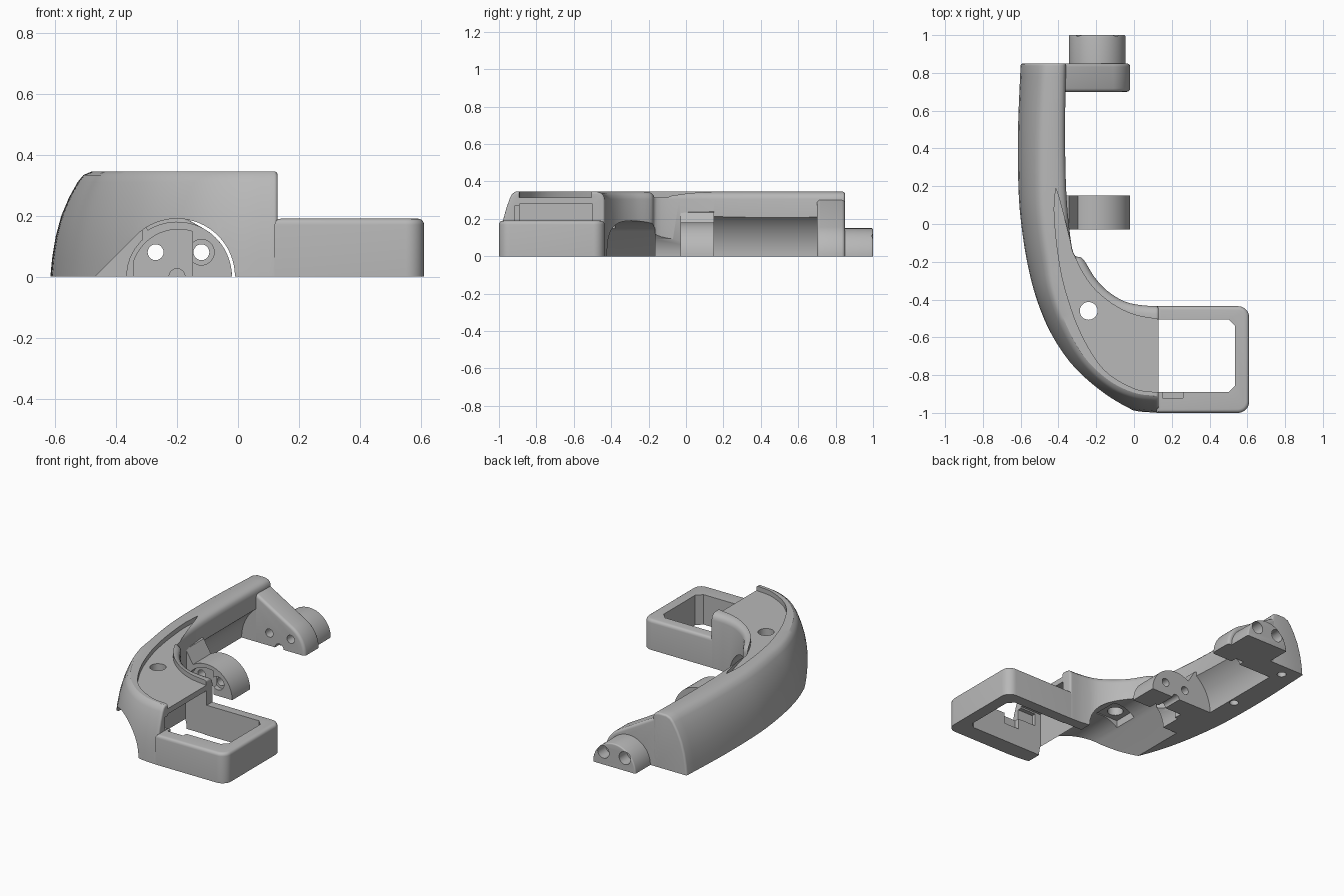
import bpy, bmesh
from math import sin, cos, radians
from mathutils import Vector

if "Cube" in bpy.data.objects:
    bpy.data.objects.remove(bpy.data.objects["Cube"])

grey = bpy.data.materials.new("plain grey")
grey.use_nodes = True
grey.diffuse_color = (0.48, 0.48, 0.48, 1)
grey.node_tree.nodes["Principled BSDF"].inputs["Base Color"].default_value = (0.48, 0.48, 0.48, 1)


def finish(bm, name):
    bmesh.ops.recalc_face_normals(bm, faces=bm.faces)
    mesh = bpy.data.meshes.new(name)
    bm.to_mesh(mesh)
    bm.free()
    mesh.materials.append(grey)
    ob = bpy.data.objects.new(name, mesh)
    bpy.context.collection.objects.link(ob)
    return ob


def arc(cx, cy, r, a, b, n=24):
    return [(cx + r * cos(radians(a + (b - a) * i / n)),
             cy + r * sin(radians(a + (b - a) * i / n))) for i in range(n + 1)]


def bevel_rim(bm, test, width):
    edges = [e for e in bm.edges if all(test(v.co) for v in e.verts)
             and max(v.co.z for v in e.verts) > 0.001]
    bmesh.ops.bevel(bm, geom=edges, offset=width, segments=4, profile=0.5,
                    affect='EDGES', clamp_overlap=True)


def prism(name, outline, axis, lo, hi, rim=None, width=0.02):
    """Extrude an outline along y (outline in x, z) or z (outline in x, y)."""
    place = (lambda p, h: (p[0], h, p[1])) if axis == 'y' else (lambda p, h: (p[0], p[1], h))
    bm = bmesh.new()
    a = [bm.verts.new(place(p, lo)) for p in outline]
    b = [bm.verts.new(place(p, hi)) for p in outline]
    bm.faces.new(a)
    bm.faces.new(b)
    for i in range(len(a)):
        j = (i + 1) % len(a)
        bm.faces.new((a[i], a[j], b[j], b[i]))
    bmesh.ops.recalc_face_normals(bm, faces=bm.faces)
    k = 1 if axis == 'y' else 2
    for level in rim or []:
        bevel_rim(bm, lambda c: abs(c[k] - level) < 1e-4, width)
    return finish(bm, name)


def box(x0, x1, y0, y1, z0, z1):
    return prism("cutter", [(x0, y0), (x1, y0), (x1, y1), (x0, y1)], 'z', z0, z1)


def rod(u, v, r, axis, lo, hi):
    return prism("cutter", arc(u, v, r, 0, 360, 32)[:-1], axis, lo, hi)


def cut(ob, *cutters):
    """Subtract each cutter, then bake the result and drop the cutters."""
    for c in cutters:
        c.hide_render = True
        m = ob.modifiers.new("cut", 'BOOLEAN')
        m.operation, m.solver, m.object = 'DIFFERENCE', 'EXACT', c
    bpy.context.view_layer.update()
    dg = bpy.context.evaluated_depsgraph_get()
    mesh = bpy.data.meshes.new_from_object(ob.evaluated_get(dg))
    ob.modifiers.clear()
    ob.data = mesh
    for c in cutters:
        bpy.data.objects.remove(c)


def spline(pts, n=5):
    """Smooth curve through the points."""
    p = [Vector(q) for q in pts]
    p = [2 * p[0] - p[1]] + p + [2 * p[-1] - p[-2]]
    out = []
    for i in range(1, len(p) - 2):
        a, b, c, d = p[i - 1:i + 3]
        for s in range(n):
            t = s / n
            out.append(0.5 * (2 * b + (c - a) * t + (2 * a - 5 * b + 4 * c - d) * t * t
                              + (3 * b - a - 3 * c + d) * t ** 3))
    return out + [p[-2]]


# Curved arm: loft between the outer and inner plan curves
outer = spline([(-.6, .85), (-.614, .5), (-.612, .2), (-.597, 0), (-.562, -.22), (-.508, -.42),
                (-.42, -.62), (-.3, -.8), (-.155, -.923), (-.01, -.985), (.13, -1)])
inner = spline([(-.36, .85), (-.365, .5), (-.36, .2), (-.345, 0), (-.32, -.155), (-.27, -.185),
                (-.21, -.28), (-.14, -.355), (-.05, -.41), (.04, -.43), (.13, -.435)])
lean = [(0, 0), (.006, .06), (.018, .13), (.038, .2), (.065, .26), (.095, .31), (.115, .333), (.145, .345)]
bm = bmesh.new()
rings = []
for i, (o, q) in enumerate(zip(outer, inner)):
    side = (q - o).normalized()
    w = (q - o).length
    k = 1 - 0.4 * i / (len(outer) - 1)
    section = [(d * k, z) for d, z in lean]
    section += [(w - .04, .345), (w - .018, .338), (w - .005, .325), (w, .305), (w, 0)]
    rings.append([bm.verts.new((*(o + side * d), z)) for d, z in section])
for a, b in zip(rings, rings[1:]):
    for i in range(len(a)):
        j = (i + 1) % len(a)
        bm.faces.new((a[i], a[j], b[j], b[i]))
bm.faces.new(rings[0])
bm.faces.new(rings[-1])
bmesh.ops.recalc_face_normals(bm, faces=bm.faces)
bevel_rim(bm, lambda c: abs(c.y - .85) < 1e-4, .012)
bevel_rim(bm, lambda c: abs(c.x - .13) < 1e-4, .012)
arm = finish(bm, "curved_arm")

# Arm cuts: barrel tunnel, hollow inner side, sunken top panel, end cavity and screw holes
tunnel = [(-.57, -.1), (-.469, 0)] + arc(-.2, 0, .19, 135, 0) + [(-.01, -.1)]
hollow = [(-.465, -.1)] + arc(-.2, 0, .265, 180, 90) + [(-.2, -.1)]
panel = spline([(-.415, .19), (-.422, .05), (-.4, -.17), (-.36, -.36), (-.28, -.58),
                (-.16, -.77), (0, -.87), (.13, -.892)])
panel += [Vector((.2, -.892)), Vector((.2, -.505))]
panel += spline([(.13, -.505), (0, -.48), (-.12, -.42), (-.23, -.32), (-.31, -.18), (-.36, 0), (-.4, .15)])
cut(arm,
    prism("cutter", tunnel, 'y', -1.2, -.165),
    rod(-.2, 0, .165, 'y', -.3, -.03),
    prism("cutter", hollow, 'y', .15, .7),
    prism("cutter", panel, 'z', .315, .5),
    box(-.02, .3, -.89, -.5, -.1, .28),
    box(.02, .3, -.917, -.51, .19, .27),
    box(-.32, -.16, -.54, -.38, .1, .195),
    rod(-.24, -.46, .047, 'z', .05, .5),
    rod(-.5, .77, .027, 'z', -.1, .12),
    rod(-.5, .33, .027, 'z', -.1, .12))

# Rectangular end frame with a chamfered opening
plan = [(.12, -1)] + arc(.55, -.94, .06, -90, 0, 8) + arc(.55, -.495, .06, 0, 90, 8) + [(.12, -.435)]
frame = prism("end_frame", plan, 'z', 0, .19, rim=[.19])
opening = [(0, -.89), (.5, -.89), (.535, -.855), (.535, -.54), (.5, -.505), (0, -.505)]
cut(frame,
    prism("cutter", opening, 'z', -.1, .3),
    box(.15, .26, -.92, -.85, .12, .3))

# Clamp lugs: rounded ends that rise into the arm
HOLES = (-.27, -.12)


def bolt_holes(lo, hi, r=.026):
    return [rod(x, .08, r, 'y', lo, hi) for x in HOLES]


middle = [(-.4, 0)] + arc(-.2, 0, .18, 0, 122) + [(-.345, .235), (-.4, .25)]
middle_lug = prism("middle_lug", middle, 'y', -.03, .15)
pocket = [(-.15, -.1)] + arc(-.195, 0, .155, 73, 180) + [(-.35, -.1)]
cut(middle_lug,
    prism("cutter", pocket, 'y', -.1, .02),
    rod(-.12, .08, .042, 'y', -.1, .0),
    rod(-.2, 0, .026, 'y', -.2, .3),
    *bolt_holes(-.2, .3))

rear = [(-.43, 0)] + arc(-.2, 0, .18, 0, 60, 14) + [(-.4, .323), (-.43, .33)]
rear_lug = prism("rear_lug", rear, 'y', .7, .85, rim=[.7, .85], width=.018)
cut(rear_lug, rod(-.2, 0, .03, 'y', .6, .74), *bolt_holes(.6, .9))

# Half-round barrel behind the rear lug, with widened bolt seats
rear_barrel = prism("rear_barrel", arc(-.195, 0, .15, 0, 180, 40), 'y', .845, 1,
                    rim=[1], width=.008)
cut(rear_barrel, *bolt_holes(.8, 1.1), *bolt_holes(.92, 1.1, .04))

# Smooth shading with sharp edges kept
for ob in bpy.context.view_layer.objects:
    ob.select_set(False)
for ob in (arm, frame, middle_lug, rear_lug, rear_barrel):
    ob.select_set(True)
    bpy.context.view_layer.objects.active = ob
bpy.ops.object.shade_smooth_by_angle(angle=radians(32))
